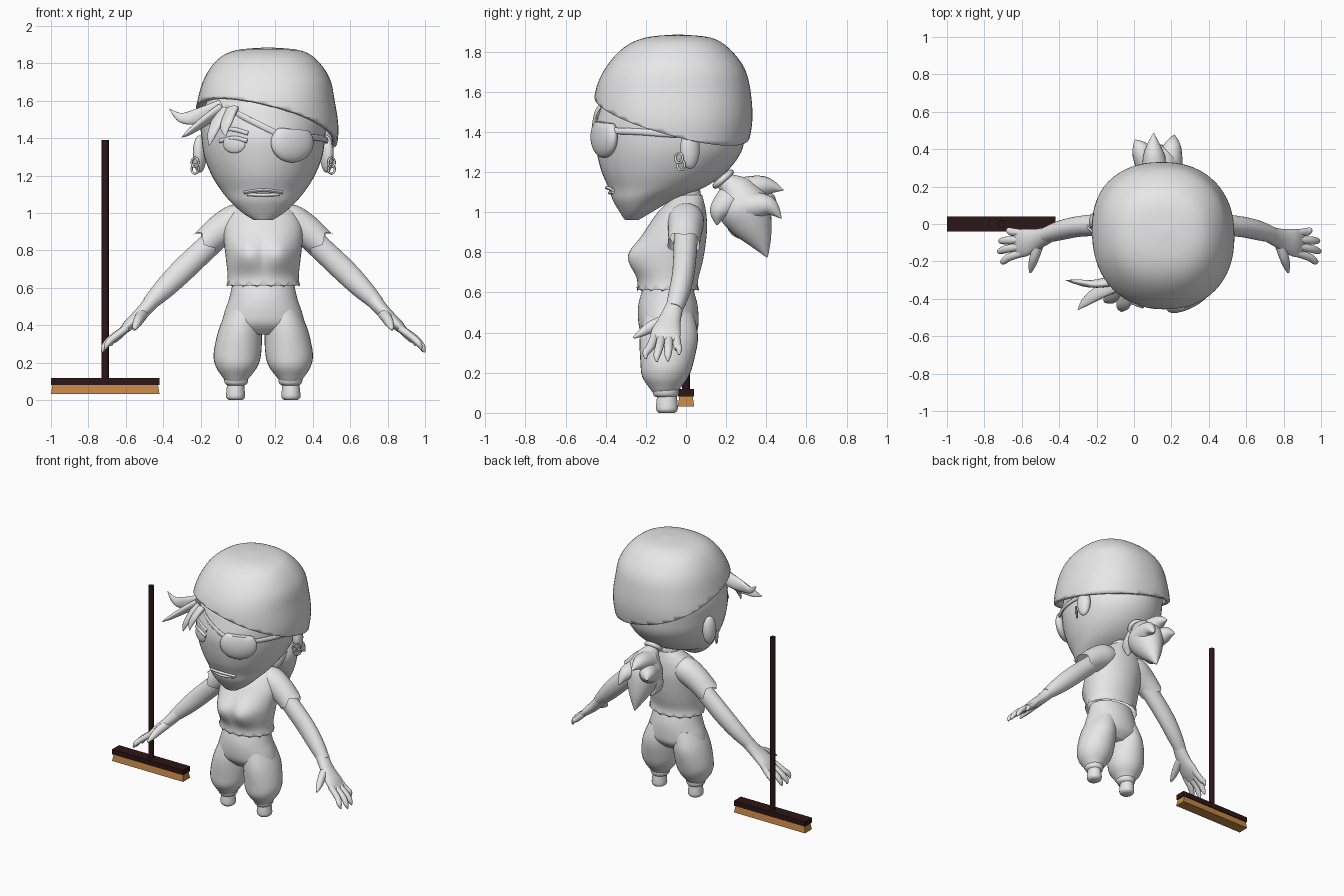
import bpy, bmesh, math
from mathutils import Vector, Matrix

if "Cube" in bpy.data.objects:
    bpy.data.objects.remove(bpy.data.objects["Cube"])

BODY_X = 0.135  # the figure stands to one side of the broom
X, Y, Z = Vector((1, 0, 0)), Vector((0, 1, 0)), Vector((0, 0, 1))


def material(name, rgb):
    mat = bpy.data.materials.new(name)
    mat.use_nodes = True
    mat.diffuse_color = (*rgb, 1)
    mat.node_tree.nodes["Principled BSDF"].inputs["Base Color"].default_value = (*rgb, 1)
    return mat


clay = material("clay_grey", (0.8, 0.8, 0.8))
dark_wood = material("dark_wood", (0.027, 0.008, 0.008))
straw = material("straw", (0.55, 0.24, 0.06))


def finish(name, bm, mat=clay, offset=BODY_X):
    """Turn a bmesh into a smooth shaded object."""
    bmesh.ops.recalc_face_normals(bm, faces=bm.faces)
    mesh = bpy.data.meshes.new(name)
    bm.to_mesh(mesh)
    bm.free()
    mesh.materials.append(mat)
    mesh.shade_smooth()
    mesh.set_sharp_from_angle(angle=math.radians(45))
    obj = bpy.data.objects.new(name, mesh)
    obj.location.x = offset
    bpy.context.collection.objects.link(obj)
    return obj


def spline(pts, steps=5):
    """Smooth rows of numbers with a Catmull-Rom curve."""
    out, last = [], len(pts) - 1
    for i in range(last):
        rows = pts[max(i - 1, 0)], pts[i], pts[i + 1], pts[min(i + 2, last)]
        for j in range(steps):
            t = j / steps
            out.append([q + 0.5 * t * (r - p + t * (2 * p - 5 * q + 4 * r - s
                        + t * (3 * q - p - 3 * r + s))) for p, q, r, s in zip(*rows)])
    return out + [list(pts[-1])]


def loft(name, pts, ref=None, sides=32, power=2, hem=None, side=1):
    """Skin ellipses (x, y, z, width, depth); level rings unless ref is given."""
    rows = spline(pts)
    bm = bmesh.new()
    centres = [Vector((side * r[0], r[1], r[2])) for r in rows]
    rings = []
    for k, row in enumerate(rows):
        tangent = (centres[min(k + 1, len(rows) - 1)] - centres[max(k - 1, 0)]).normalized()
        if ref:
            u = (ref - tangent * ref.dot(tangent)).normalized()
            v = tangent.cross(u)
        else:
            u, v = X, Y
        ring = []
        for i in range(sides):
            a = math.tau * i / sides
            c, s = (math.copysign(abs(f) ** (2 / power), f) for f in (math.cos(a), math.sin(a)))
            p = centres[k] + u * c * max(row[3], 0.001) + v * s * max(row[4], 0.001)
            if hem and k == len(rows) - 1:
                depth, period = hem
                p += tangent * depth * abs(2 * (i % period) / period - 1)
            ring.append(bm.verts.new(p))
        rings.append(ring)
    for a, b in zip(rings, rings[1:]):
        for i in range(sides):
            j = (i + 1) % sides
            bm.faces.new((a[i], a[j], b[j], b[i]))
    bm.faces.new(rings[0])
    if not hem:
        bm.faces.new(rings[-1])
    return finish(name, bm)


def ball(name, centre, scale, turn=0, top=1):
    """Ellipsoid turned about z, optionally with its top flattened."""
    bm = bmesh.new()
    bmesh.ops.create_uvsphere(bm, u_segments=32, v_segments=20, radius=1)
    for v in bm.verts:
        v.co.z = min(v.co.z, top - 0.1 * v.co.x)
    bm.transform(Matrix.Translation(centre) @ Matrix.Rotation(turn, 4, "Z")
                 @ Matrix.Diagonal((*scale, 1)))
    return finish(name, bm)


def ring(name, centre, radius, thickness, rotation):
    bpy.ops.mesh.primitive_torus_add(
        major_radius=radius, minor_radius=thickness, major_segments=24, minor_segments=8,
        location=Vector(centre) + X * BODY_X, rotation=rotation)
    obj = bpy.context.object
    obj.name = name
    obj.data.materials.append(clay)
    obj.data.shade_smooth()


# Head, from chin to crown
head_rows = [
    (0, -.27, .962, .05, .035), (0, -.25, 1, .11, .08), (0, -.215, 1.06, .175, .15),
    (0, -.15, 1.12, .225, .235), (0, -.11, 1.2, .275, .31), (0, -.085, 1.3, .315, .36),
    (0, -.08, 1.4, .33, .375), (0, -.07, 1.5, .335, .362), (0, -.06, 1.6, .3, .33),
    (0, -.05, 1.72, .2, .2)]
loft("head", head_rows, sides=48)


def face_point(x, z, lift=0):
    """Point on the front of the head."""
    for a, b in zip(head_rows, head_rows[1:]):
        if a[2] <= z <= b[2]:
            t = (z - a[2]) / (b[2] - a[2])
            y, w, d = (a[k] + (b[k] - a[k]) * t for k in (1, 3, 4))
            return x, y - (d + lift) * math.sqrt(max(0, 1 - (x / w) ** 2)), z


def face_line(name, points, width, depth, lift=0):
    loft(name, [(*face_point(x, z, lift), width, depth) for x, z in points], ref=Z, sides=12)


# Head scarf, trimmed along a tilted brim
scarf = loft("head_scarf", [
    (.01, -.06, 1.2, .35, .32), (.01, -.06, 1.3, .375, .36), (.012, -.065, 1.45, .39, .395),
    (.015, -.065, 1.6, .367, .387), (.02, -.055, 1.72, .335, .345), (.02, -.05, 1.82, .265, .26),
    (.025, -.04, 1.87, .17, .16), (.025, -.04, 1.885, .01, .01)], sides=64, power=2.25)
bm = bmesh.new()
bm.from_mesh(scarf.data)
bmesh.ops.bisect_plane(bm, geom=bm.verts[:] + bm.edges[:] + bm.faces[:],
                       plane_co=(0, 0, 1.46), plane_no=(.25, .27, 1), clear_inner=True)
bm.to_mesh(scarf.data)
bm.free()
shell = scarf.modifiers.new("cloth", "SOLIDIFY")
shell.thickness, shell.offset = 0.03, -1

# Face
ball("eyepatch", face_point(.155, 1.375), (.125, .045, .105), math.radians(26), top=.7)
face_line("eyepatch_front_strap", [(.08, 1.42), (0, 1.46), (-.1, 1.51), (-.2, 1.56)], .016, .008, .004)
loft("eyepatch_side_strap", [(.25, -.355, 1.405, .016, .01), (.31, -.23, 1.4, .016, .01),
     (.337, -.1, 1.39, .016, .01), (.335, .02, 1.385, .016, .01)], ref=Z, sides=12)
ball("right_eye", face_point(-.155, 1.37), (.066, .016, .05), math.radians(-26), top=.45)
face_line("right_eyelid", [(-.23, 1.385), (-.155, 1.4), (-.085, 1.385)], .012, .012)
face_line("right_eyebrow", [(-.22, 1.45), (-.15, 1.445), (-.08, 1.425)], .012, .01)
face_line("upper_lip", [(-.1, 1.11), (0, 1.122), (.1, 1.11)], .009, .014, .004)
face_line("lower_lip", [(-.085, 1.1), (0, 1.096), (.085, 1.1)], .009, .012)

# Fringe locks escaping under the scarf
locks = [
    [(-.22, -.3, 1.56), (-.355, -.32, 1.515), (-.44, -.31, 1.51), (-.5, -.3, 1.555)],
    [(-.23, -.32, 1.55), (-.33, -.37, 1.48), (-.4, -.42, 1.43), (-.435, -.46, 1.405)],
    [(-.22, -.33, 1.55), (-.25, -.38, 1.48), (-.275, -.41, 1.42), (-.29, -.42, 1.36)],
    [(-.17, -.37, 1.55), (-.19, -.42, 1.5), (-.205, -.45, 1.45), (-.2, -.47, 1.41)]]
lock_widths = (.05, .042, .026, .002)
for i, path in enumerate(locks):
    loft(f"fringe_lock_{i + 1}", [(*p, w, w * .5) for p, w in zip(path, lock_widths)], ref=Z + X, sides=16)

# Ponytail with loose tips
loft("ponytail", [
    (0, .15, 1.19, .04, .04), (0, .2, 1.15, .05, .05), (0, .25, 1.1, .09, .095),
    (0, .285, 1.03, .12, .13), (0, .325, .95, .1, .11), (0, .37, .86, .055, .06),
    (0, .405, .775, .003, .003)], ref=X)
tips = [
    [(-.02, .28, 1.1), (-.03, .39, 1.13), (-.03, .485, 1.11)],
    [(.05, .31, 1.03), (.07, .41, 1.03), (.08, .475, .97)],
    [(-.05, .3, 1.03), (-.1, .4, 1.06), (-.13, .45, 1.05)],
    [(.03, .22, 1.06), (.05, .165, 1), (.05, .155, .935)],
    [(-.04, .27, 1), (-.07, .26, .92), (-.06, .3, .86)]]
for i, path in enumerate(tips):
    loft(f"ponytail_tip_{i + 1}", [(*p, w, w) for p, w in zip(path, (.075, .05, .003))], ref=X, sides=16)
ring("hair_tie", (0, .185, 1.165), .05, .016, (math.radians(41), 0, 0))

# Torn shirt
loft("neck", [(0, .01, .98, .08, .08), (0, 0, 1.08, .075, .075), (0, -.02, 1.2, .075, .075)])
shirt = loft("shirt", [
    (0, .01, 1.085, .075, .07), (0, 0, 1.05, .125, .09), (0, -.02, 1, .18, .12),
    (0, -.045, .92, .212, .15), (0, -.075, .82, .207, .17), (0, -.085, .74, .198, .165),
    (0, -.09, .66, .19, .15), (0, -.09, .605, .197, .155)], sides=64, hem=(-.035, 4))
for v in shirt.data.vertices:
    if v.co.y < -.1:
        bump = ((abs(v.co.x) - .085) ** 2 + (v.co.z - .775) ** 2) / .007
        v.co.y -= .05 * math.exp(-bump)

# Trousers
loft("trouser_seat", [
    (0, -.09, .62, .165, .125), (0, -.09, .54, .183, .147), (0, -.088, .46, .21, .15),
    (0, -.085, .4, .215, .138), (0, -.085, .35, .15, .09)], sides=48)

fingers = {"index": (-.155, -.2, .845, .27), "middle": (-.12, -.145, .862, .255),
           "ring": (-.085, -.09, .855, .258), "little": (-.05, -.035, .815, .29)}
for side, word in ((1, "left"), (-1, "right")):
    def limb(part, pts, **options):
        loft(f"{word}_{part}", pts, side=side, **options)

    # Legs
    limb("trouser_leg", [
        (.1, -.085, .5, .085, .12), (.122, -.085, .38, .115, .145), (.138, -.095, .25, .127, .132),
        (.142, -.103, .18, .112, .115), (.145, -.105, .125, .075, .078), (.145, -.105, .1, .055, .06)])
    limb("trouser_cuff", [(.145, -.1, .135, .05, .055), (.145, -.1, .115, .064, .066),
                          (.145, -.1, .09, .06, .062), (.145, -.1, .078, .045, .05)])
    limb("foot", [(.148, -.095, .11, .042, .045), (.148, -.095, .05, .049, .053),
                  (.148, -.095, .015, .05, .053), (.148, -.095, 0, .036, .04)])

    # Sleeve and arm
    limb("sleeve", [(.09, 0, .97, .08, .075), (.15, 0, .955, .09, .09), (.23, -.005, .905, .084, .086),
                    (.295, -.01, .85, .08, .078)], ref=Y, hem=(.035, 8))
    limb("arm", [(.2, 0, .91, .06, .062), (.33, -.005, .79, .058, .064), (.44, -.015, .685, .055, .064),
                 (.53, -.035, .595, .052, .056), (.61, -.06, .515, .042, .04)], ref=Y)

    # Hand
    limb("palm", [(.58, -.052, .545, .042, .042), (.65, -.08, .465, .055, .036),
                  (.72, -.1, .4, .074, .03), (.765, -.105, .355, .07, .016)], ref=Y)
    limb("thumb", [(.64, -.09, .465, .03, .03), (.665, -.17, .43, .03, .026),
                   (.68, -.22, .4, .02, .02), (.69, -.26, .375, .006, .006)], ref=Z, sides=16)
    for finger, (root_y, tip_y, tip_x, tip_z) in fingers.items():
        limb(f"{finger}_finger", [
            (.73, root_y, .385, .02, .02), ((.76 + tip_x) / 2, (root_y + tip_y) / 2, .33, .021, .019),
            (tip_x - .012, tip_y, tip_z + .03, .017, .016), (tip_x, tip_y, tip_z, .005, .005)],
            ref=Y, sides=16)

    # Ear with two rings
    ball(f"{word}_ear", (side * .34, .02, 1.315), (.035, .05, .1), side * math.radians(20))
    for i, z in enumerate((1.235, 1.27)):
        ring(f"{word}_earring_{i + 1}", (side * .365, -.025 - i * .01, z), .025, .006,
             (math.pi / 2, 0, side * math.radians(45)))


# Broom
def block(name, x, z, half_length, half_depth, height, mat, flare=1):
    bm = bmesh.new()
    bmesh.ops.create_cube(bm, size=2)
    for v in bm.verts:
        grow = 0.008 * flare * (v.co.z < 0)
        v.co = Vector((v.co.x * (half_length + grow), v.co.y * (half_depth + grow),
                       z + v.co.z * height / 2))
    finish(name, bm, mat, x)


block("broom_head", -.71, .1, .29, .04, .037, dark_wood, flare=0)
block("broom_bristles", -.71, .058, .282, .033, .05, straw)
bm = bmesh.new()
bmesh.ops.create_cone(bm, cap_ends=True, segments=16, radius1=.019, radius2=.019, depth=1.29,
                      matrix=Matrix.Translation((0, 0, .745)))
finish("broom_handle", bm, dark_wood, -.71)
